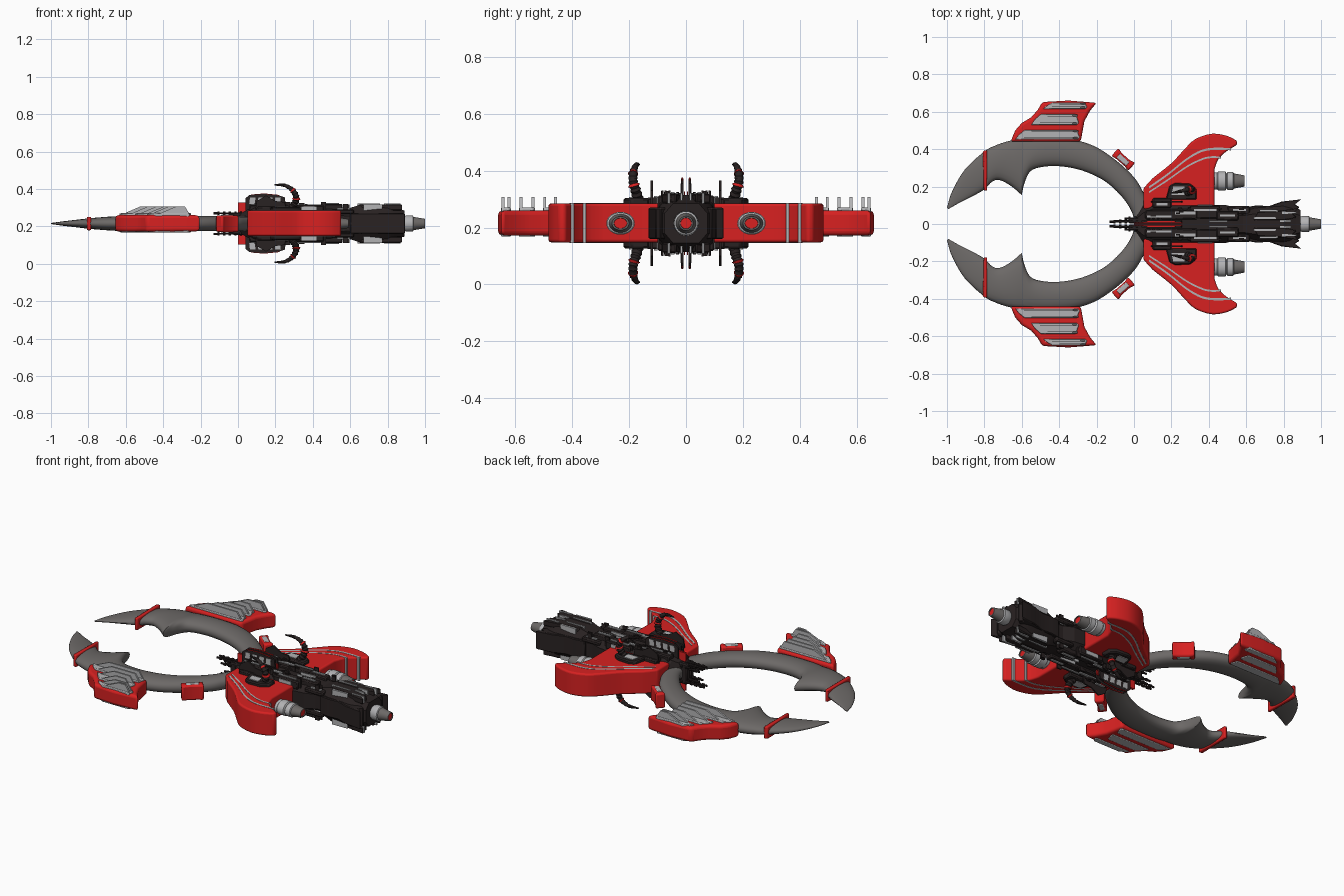
import bpy, bmesh, math, random
from mathutils import Vector

if "Cube" in bpy.data.objects:
    bpy.data.objects.remove(bpy.data.objects["Cube"])

ZC = 0.215  # mid-plane height; meshes are built around it and mirrored in y / z
random.seed(4)

def mat(name, c):
    m = bpy.data.materials.new(name)
    m.diffuse_color = (*c, 1)
    m.use_nodes = True
    m.node_tree.nodes["Principled BSDF"].inputs["Base Color"].default_value = m.diffuse_color
    return m

RED = mat("red_paint", (0.68, 0.015, 0.015))
DARK = mat("dark_metal", (0.022, 0.016, 0.016))
GREY = mat("mid_grey", (0.15, 0.14, 0.135))
LIGHT = mat("light_grey", (0.45, 0.45, 0.46))

def finish(name, verts, faces, m, my=True, mz=False, bevel=0, seg=2, angle=35):
    me = bpy.data.meshes.new(name)
    me.from_pydata([tuple(v) for v in verts], [], faces)
    bm = bmesh.new()
    bm.from_mesh(me)
    bmesh.ops.recalc_face_normals(bm, faces=bm.faces)
    bm.to_mesh(me)
    bm.free()
    me.materials.append(m)
    ob = bpy.data.objects.new(name, me)
    bpy.context.collection.objects.link(ob)
    ob.location.z = ZC
    bpy.ops.object.select_all(action='DESELECT')
    ob.select_set(True)
    bpy.context.view_layer.objects.active = ob
    bpy.ops.object.shade_smooth_by_angle(angle=math.radians(angle))
    if bevel:
        b = ob.modifiers.new("bevel", 'BEVEL')
        b.width, b.segments, b.limit_method = bevel, seg, 'ANGLE'
        b.angle_limit = math.radians(40)
    if my or mz:
        d = ob.modifiers.new("mirror", 'MIRROR')
        d.use_axis = (False, my, mz)
        d.use_mirror_merge = False
    return ob

def loft(name, rings, m, **kw):
    n = len(rings[0])
    faces = [(i*n+j, i*n+(j+1) % n, (i+1)*n+(j+1) % n, (i+1)*n+j)
             for i in range(len(rings)-1) for j in range(n)]
    faces += [tuple(range(n)), tuple(range((len(rings)-1)*n, len(rings)*n))]
    return finish(name, [v for r in rings for v in r], faces, m, **kw)

def plan(name, pts, z0, z1, m, **kw):      # outline seen from above
    return loft(name, [[(x, y, z) for x, y in pts] for z in (z0, z1)], m, **kw)

def side(name, pts, y0, y1, m, **kw):      # outline seen from the front
    return loft(name, [[(x, y, z) for x, z in pts] for y in (y0, y1)], m, **kw)

def box(name, x0, x1, y0, y1, z0, z1, m, **kw):
    return plan(name, [(x0, y0), (x1, y0), (x1, y1), (x0, y1)], z0, z1, m, **kw)

def lathe(name, prof, y, z, m, sy=1, n=24, **kw):
    return loft(name, [[(x, y+r*sy*math.cos(2*math.pi*k/n), z+r*math.sin(2*math.pi*k/n))
                        for k in range(n)] for x, r in prof], m, **kw)

def spline(pts, k=5):                       # Catmull-Rom through tuples
    P = [Vector(p) for p in pts]
    P = [2*P[0]-P[1]] + P + [2*P[-1]-P[-2]]
    out = []
    for a, b, c, d in zip(P, P[1:], P[2:], P[3:]):
        for s in range(k):
            t = s/k
            out.append(0.5*(2*b+(c-a)*t+(2*a-5*b+4*c-d)*t*t+(3*b-a-3*c+d)*t**3))
    return out + [P[-2]]

# Claw: inner x, y, outer x, y sampled from tip to hull
inner_outer = [(-.992, .08, -1, .087), (-.93, .115, -.972, .175), (-.86, .15, -.905, .29),
    (-.80, .185, -.80, .388), (-.76, .225, -.74, .42), (-.72, .235, -.69, .438),
    (-.66, .205, -.64, .45), (-.60, .155, -.59, .455), (-.585, .22, -.56, .457),
    (-.55, .285, -.5, .459), (-.47, .308, -.42, .458), (-.37, .306, -.31, .448),
    (-.26, .28, -.2, .41), (-.15, .225, -.09, .335), (-.06, .14, 0, .25),
    (-.01, .06, .05, .17), (0, 0, .1, .08)]
st = [Vector(s[:]) for s in inner_outer]
rings = []
for s in spline(st[:8]) + spline(st[7:])[1:]:
    i, o = Vector(s[:2]), Vector(s[2:])
    mid, half = (i+o)/2, (o-i)/2
    h = 0.04*min(1, ((s[2]+1.005)/0.38)**0.6)
    ring = []
    for k in range(20):
        c, w = math.cos(math.pi*k/10), math.sin(math.pi*k/10)
        p = mid + half*c
        ring.append((p.x, p.y, h*math.copysign(abs(w)**0.8, w)))
    rings.append(ring)
loft("claw", rings, GREY, angle=50)

# Red band round the claw and red clamp near the hull
plan("claw_band", [(-.803, .178), (-.785, .178), (-.785, .396), (-.808, .39)], -.036, .036, RED, bevel=.006)
def clamp(a, b):
    c, s = math.cos(-.72), math.sin(-.72)
    return (-.06+a*c-b*s, .342+a*s+b*c)
plan("claw_clamp", [clamp(*p) for p in [(-.06, -.025), (-.03, -.018), (.03, -.018), (.06, -.025),
     (.06, .033), (.03, .024), (-.03, .024), (-.06, .033)]], -.046, .044, RED, bevel=.01)
plan("clamp_trim", [clamp(*p) for p in [(-.035, -.012), (.035, -.012), (.035, .015), (-.035, .015)]],
     -.048, .047, LIGHT, bevel=.004)

# Winglet on the outside of each claw, with inset panels and upright blades
plan("winglet", [(-.66, .44), (-.635, .5), (-.6, .54), (-.55, .57), (-.515, .61), (-.49, .652), (-.35, .66),
     (-.2, .648), (-.235, .605), (-.265, .55), (-.285, .44)], -.043, .045, RED, bevel=.016, seg=4)
for x0, x1, y0, y1 in [(-.635, -.29, .452, .503), (-.55, -.295, .53, .587), (-.485, -.25, .615, .65)]:
    plan("winglet_panel", [(x0, y0), (x1-.01, y0), (x1, y0+.01), (x1-.015, y1), (x0+.05, y1), (x0+.02, (y0+y1)/2)],
         -.047, .055, LIGHT, bevel=.004)
    for y in (y0+.007, y1-.007):
        a = x0 + (0.04 if y > y0+.02 else 0)
        side("winglet_blade", [(a, .04), (a+.04, .06), (a+.115, .092), (x1-.035, .092), (x1-.008, .05), (x1-.008, .04)],
             y-.005, y+.005, LIGHT)

# Main wing, wrap-round stripes
wing = [(.05, .08), (.05, .19)] + [tuple(p) for p in spline([(.1, .245), (.2, .325), (.27, .4), (.33, .455), (.42, .483),
        (.5, .47), (.55, .445)], 3)] + [tuple(p) for p in spline([(.553, .425), (.49, .385), (.45, .345), (.43, .29)], 3)] + [(.43, .08)]
plan("main_wing", wing, -.067, .07, RED, bevel=.025, seg=4)
for path, w in [([(.08, .195), (.18, .265), (.28, .345), (.36, .39), (.43, .402), (.518, .4)], .006),
                ([(.08, .17), (.18, .235), (.28, .305), (.36, .345), (.41, .357), (.464, .356)], .005)]:
    loft("wing_stripe", [[(p.x, p.y-w, -.0685), (p.x, p.y+w, -.0685), (p.x, p.y+w, .0715), (p.x, p.y-w, .0715)]
                         for p in spline(path, 4)], LIGHT)

# Engines: outboard pair and central tail nozzle
lathe("wing_engine", [(.41, .036), (.445, .036), (.45, .04), (.49, .04), (.495, .032), (.5, .038), (.53, .038), (.535, .031)],
      .23, 0, LIGHT, sy=1.25)
lathe("wing_engine_nozzle", [(.53, .033), (.59, .024), (.59, .019), (.575, .017)], .23, 0, GREY, sy=1.25)
lathe("wing_engine_core", [(.57, .018), (.586, .018)], .23, 0, RED, sy=1.25)
lathe("tail_engine", [(.86, .045), (.885, .045), (.89, .038), (.9, .044), (.935, .042), (.94, .034)], 0, 0, LIGHT, my=False)
lathe("tail_nozzle", [(.93, .037), (1, .025), (1, .02), (.985, .018)], 0, 0, GREY, my=False)
lathe("tail_core", [(.98, .019), (.996, .019)], 0, 0, RED, my=False)

# Hull: octagonal sections along x
def octo(x, y, z):
    return [(x, a*y, b*z) for a, b in [(1, .5), (.6, 1), (-.6, 1), (-1, .5), (-1, -.5), (-.6, -1), (.6, -1), (1, -.5)]]
loft("front_hull", [octo(*s) for s in [(.0, .03, .045), (.05, .1, .075), (.1, .135, .085), (.33, .135, .085), (.38, .105, .08),
     (.5, .1, .09), (.56, .075, .085), (.6, .075, .075)]], DARK, my=False, angle=20)
loft("rear_hull", [octo(*s) for s in [(.55, .065, .07), (.62, .085, .09), (.65, .09, .1), (.8, .1, .1), (.84, .1, .08),
     (.89, .075, .07)]], DARK, my=False, angle=20)

# Jagged tail plates around the rear hull
plan("tail_plate_side", [(.6, .05), (.6, .09), (.66, .1), (.72, .095), (.79, .12), (.895, .132), (.86, .105), (.885, .09),
     (.85, .06)], -.055, .055, DARK, bevel=.004, seg=1)
plan("tail_plate_top", [(.64, .02), (.66, .065), (.77, .07), (.88, .085), (.85, .055), (.87, .035), (.8, .02)],
     .07, .103, DARK, mz=True, bevel=.004, seg=1)
for x, y, l in [(.64, .032, .12), (.79, .06, .08), (.78, .016, .06), (.67, .072, .1)]:
    plan("tail_rib", [(x, y-.006), (x+l, y-.004), (x+l, y+.004), (x, y+.006)], .07, .103 if y > .07 else .107, LIGHT, mz=True)

# Hull deck: stepped blocks and light panels, above and below
for x0, x1, y0, y1, z in [(.06, .34, .025, .075, .1), (.3, .46, .03, .1, .098), (.44, .56, .02, .07, .104),
                          (.5, .62, .05, .095, .075), (.1, .2, .085, .14, .09)]:
    box("deck_block", x0, x1, y0, y1, .05, z, DARK, mz=True, bevel=.006, seg=1)
for x0, x1, y0, y1, z in [(.07, .2, .036, .046, .105), (.22, .33, .052, .066, .106), (.32, .44, .07, .08, .103),
                          (.34, .42, .09, .104, .09), (.46, .54, .04, .052, .11), (.53, .6, .07, .08, .082),
                          (.4, .5, .012, .018, .1), (.12, .18, .1, .112, .096)]:
    box("deck_panel", x0, x1, y0, y1, .05, z, LIGHT, mz=True)
for k in range(22):
    x, y = random.uniform(.08, .6), random.uniform(.02, .085)
    l, w = random.uniform(.01, .03), random.uniform(.004, .01)
    box("deck_detail", x, x+l, y, y+w, .06, random.uniform(.1, .116), DARK, mz=True)

# Dorsal and ventral fins: central red-edged pair and outer pair
fin = [(.04, .07), (.04, .135), (.06, .152), (.14, .158), (.22, .15), (.25, .14), (.26, .07)]
side("centre_fin", fin, .008, .018, DARK, mz=True)
side("centre_fin_edge", [(.05, .07), (.05, .13), (.07, .155), (.14, .161), (.22, .153), (.245, .07)], .010, .016, RED, mz=True)
side("outer_fin", [(.09, .06), (.1, .12), (.15, .15), (.2, .12), (.25, .115), (.26, .06)], .116, .124, DARK, mz=True)
for i in range(4):
    x = .06 + i*.045
    side("fin_window", [(x, .105), (x+.03, .105), (x+.034, .14), (x+.004, .14)], .017, .0195, LIGHT, mz=True)

# Horn pods on the wing roots, with ribbed curved horns
plan("horn_pod", [(.17, .13), (.19, .205), (.22, .22), (.3, .215), (.335, .19), (.335, .13)], .05, .088, DARK,
     mz=True, bevel=.006, seg=1)
plan("horn_pod_window", [(.2, .155), (.21, .2), (.27, .2), (.27, .155)], .06, .092, LIGHT, mz=True)
horn = spline([(.275, .165, .07), (.305, .175, .11), (.31, .185, .145), (.29, .185, .18), (.25, .175, .204), (.195, .165, .207)], 5)
rings = []
for i, p in enumerate(horn):
    t = (horn[min(i+1, len(horn)-1)] - horn[max(i-1, 0)]).normalized()
    n = t.cross(Vector((0, 1, 0))).normalized()
    r = .019*(1-(i/len(horn))**2)+.002
    r *= .78 if i % 2 and i < 20 else 1
    rings.append([p + r*(n*math.cos(a)+t.cross(n)*math.sin(a)) for a in [math.pi*k/5 for k in range(10)]])
loft("horn", rings, DARK, mz=True)
for j in (9, 15):
    loft("horn_band", [[horn[q]+(v-horn[q])*1.2 for v in rings[q]] for q in (j-1, j)], RED, mz=True)

# Forward guns: barrels with collars
for y, z, x in [(.012, .055, -.13), (.016, .03, -.1), (.03, .045, -.05)]:
    prof = [(x, .006), (x+.02, .006)]
    while prof[-1][0] < .03:
        a = prof[-1][0]
        prof += [(a, .009), (a+.012, .009), (a+.012, .005), (a+.03, .005)]
    lathe("gun_barrel", prof + [(.08, .009)], y, z, DARK, n=10, mz=True)
box("gun_mount", -.03, .08, .004, .035, -.06, .06, DARK, bevel=.006, seg=1)
box("gun_stripe", .0, .26, .003, .007, .06, .112, RED, mz=True)
